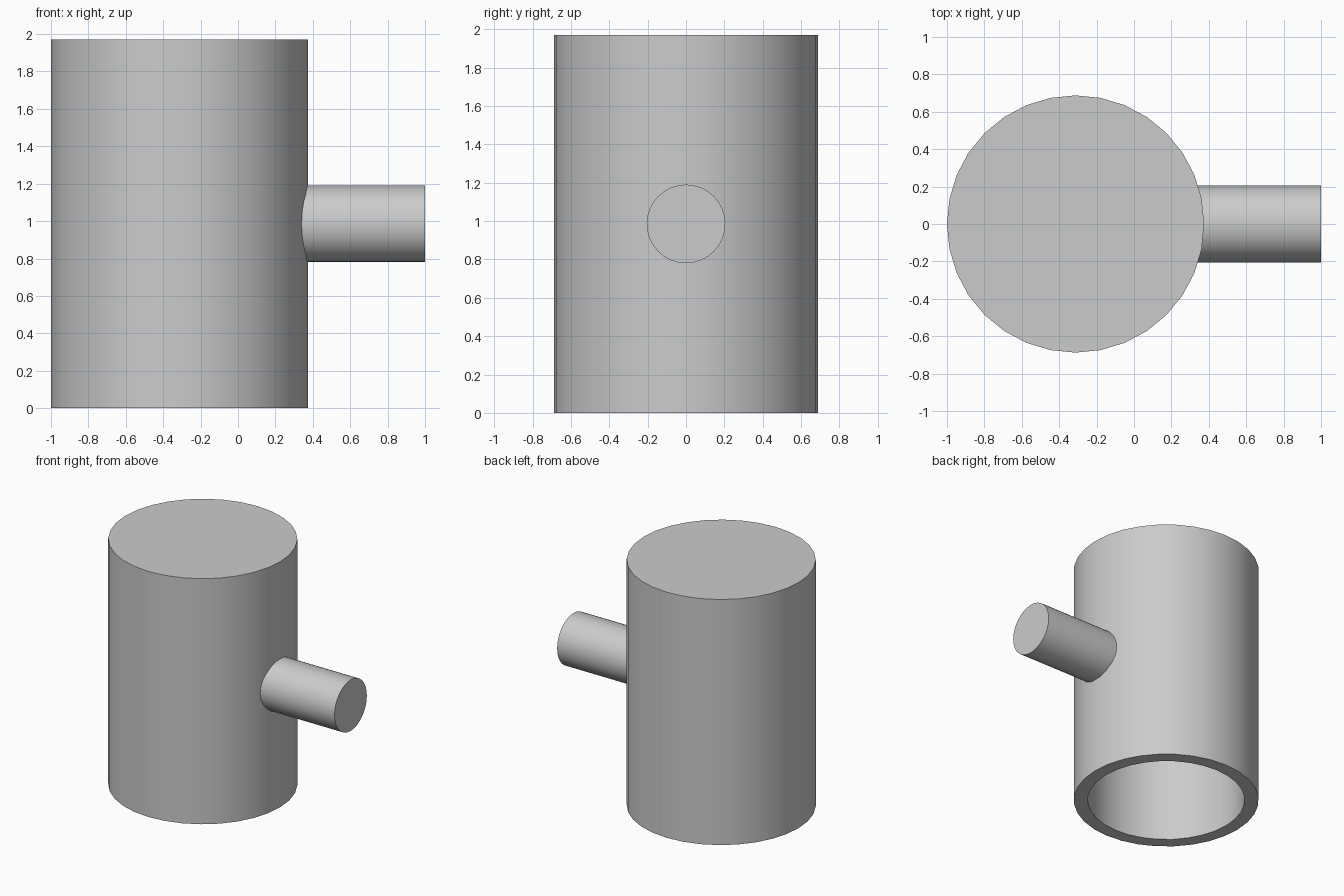
import bpy
import bmesh
import math
from mathutils import Matrix

if "Cube" in bpy.data.objects:
    bpy.data.objects.remove(bpy.data.objects["Cube"])

SIDES = 32
BODY_X, BODY_R, INNER_R, HEIGHT = -0.3125, 0.6875, 0.583, 1.97
WALL = BODY_R - INNER_R
HANDLE_R = 0.205


def finish(bm, name):
    bmesh.ops.recalc_face_normals(bm, faces=bm.faces)
    mesh = bpy.data.meshes.new(name)
    bm.to_mesh(mesh)
    bm.free()
    obj = bpy.data.objects.new(name, mesh)
    bpy.context.collection.objects.link(obj)
    bpy.ops.object.select_all(action='DESELECT')
    obj.select_set(True)
    bpy.context.view_layer.objects.active = obj
    bpy.ops.object.shade_smooth_by_angle(angle=math.radians(30))
    return obj


def lathe(name, profile, matrix):
    """Stack rings of (radius, height) around z and cap both ends."""
    bm = bmesh.new()
    rings = []
    for r, h in profile:
        rings.append([bm.verts.new((r * math.cos(a), r * math.sin(a), h))
                      for a in (2 * math.pi * i / SIDES for i in range(SIDES))])
    for low, high in zip(rings, rings[1:]):
        for i in range(SIDES):
            j = (i + 1) % SIDES
            bm.faces.new((low[i], low[j], high[j], high[i]))
    bm.faces.new(rings[0])
    bm.faces.new(rings[-1])
    bm.transform(matrix)
    return finish(bm, name)


# Hollow body: closed on top, open underneath
lathe("hollow_body",
      [(BODY_R, HEIGHT), (BODY_R, 0), (INNER_R, 0), (INNER_R, HEIGHT - WALL)],
      Matrix.Translation((BODY_X, 0, 0)))

# Side handle: starts within the wall and runs out along +x
lathe("side_handle",
      [(HANDLE_R, 0.30), (HANDLE_R, 1.0)],
      Matrix.Translation((0, 0, HEIGHT / 2)) @ Matrix.Rotation(math.pi / 2, 4, 'Y'))
